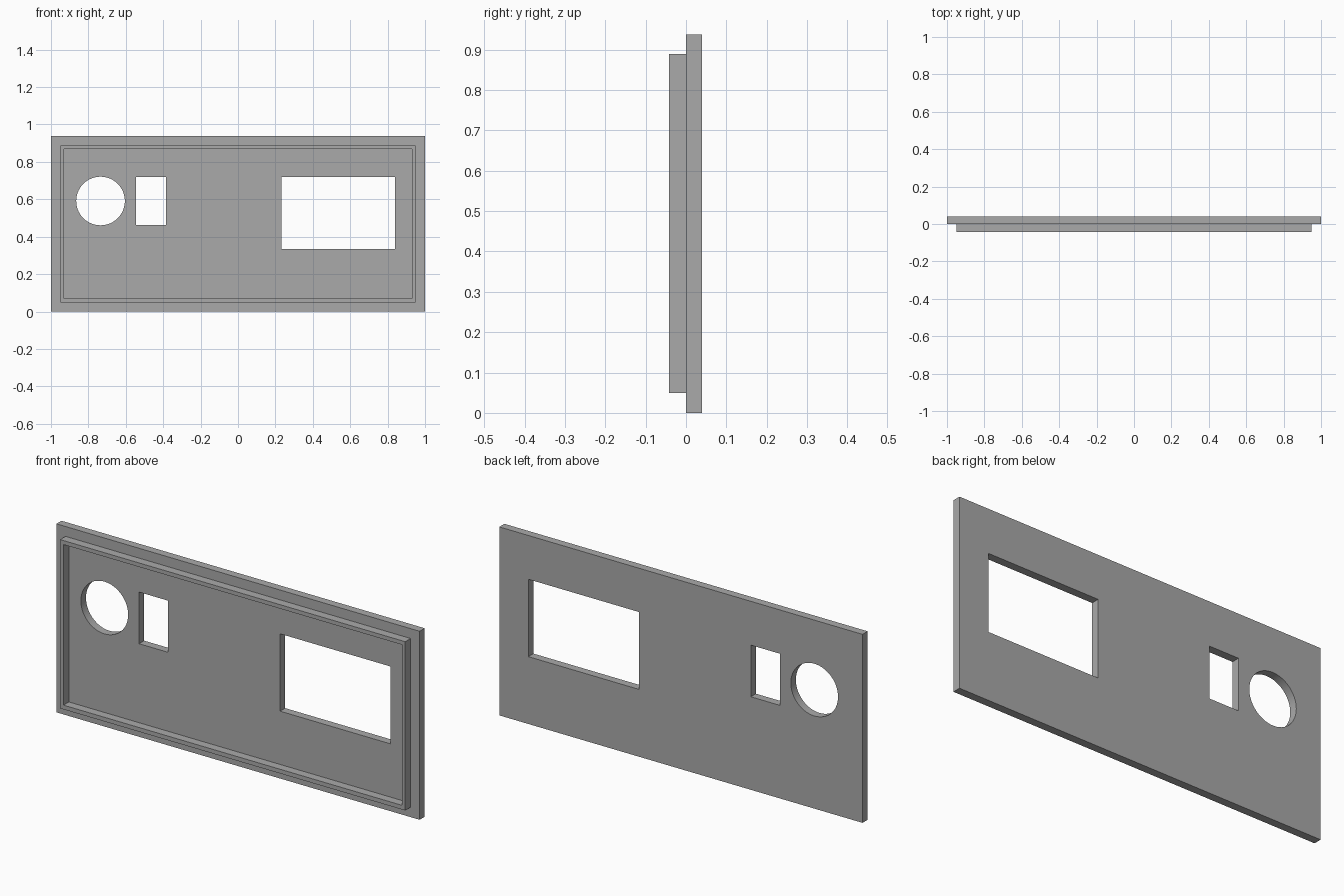
import bpy
import math

cube = bpy.data.objects.get("Cube")
if cube:
    bpy.data.objects.remove(cube, do_unlink=True)

grey = bpy.data.materials.new("plain_grey")
grey.use_nodes = True
colour = (0.4, 0.4, 0.4, 1)
grey.diffuse_color = colour
grey.node_tree.nodes["Principled BSDF"].inputs["Base Color"].default_value = colour


def box(name, x0, x1, y0, y1, z0, z1):
    bpy.ops.mesh.primitive_cube_add(
        size=1, location=((x0 + x1) / 2, (y0 + y1) / 2, (z0 + z1) / 2))
    obj = bpy.context.object
    obj.name = name
    obj.scale = (x1 - x0, y1 - y0, z1 - z0)
    bpy.ops.object.transform_apply(location=False, rotation=False, scale=True)
    obj.data.materials.append(grey)
    return obj


def cut(target, cutter):
    cutter.hide_render = True
    mod = target.modifiers.new("opening", 'BOOLEAN')
    mod.operation = 'DIFFERENCE'
    mod.solver = 'EXACT'
    mod.object = cutter
    bpy.context.view_layer.objects.active = target
    bpy.ops.object.modifier_apply(modifier=mod.name)
    bpy.data.objects.remove(cutter, do_unlink=True)


# Face plate
plate = box("face_plate", -1, 1, 0, 0.04, 0, 0.938)

# Rectangular openings: narrow slot and wide window
for name, x0, x1, z0 in (("slot_cutter", -0.545, -0.385, 0.463),
                         ("window_cutter", 0.232, 0.84, 0.335)):
    cut(plate, box(name, x0, x1, -0.1, 0.1, z0, 0.72))

# Round opening
bpy.ops.mesh.primitive_cylinder_add(
    vertices=64, radius=0.13, depth=0.3, location=(-0.735, 0, 0.591),
    rotation=(math.pi / 2, 0, 0))
round_cutter = bpy.context.object
round_cutter.data.materials.append(grey)
cut(plate, round_cutter)

# Raised rim standing forward of the plate
rim = box("raised_rim", -0.95, 0.95, -0.042, 0, 0.049, 0.889)
cut(rim, box("rim_cutter", -0.931, 0.931, -0.1, 0.1, 0.07, 0.869))

# Smooth the round opening while keeping the corners crisp
for obj in (plate, rim):
    bpy.ops.object.select_all(action='DESELECT')
    obj.select_set(True)
    bpy.context.view_layer.objects.active = obj
    bpy.ops.object.shade_smooth_by_angle(angle=math.radians(30))
